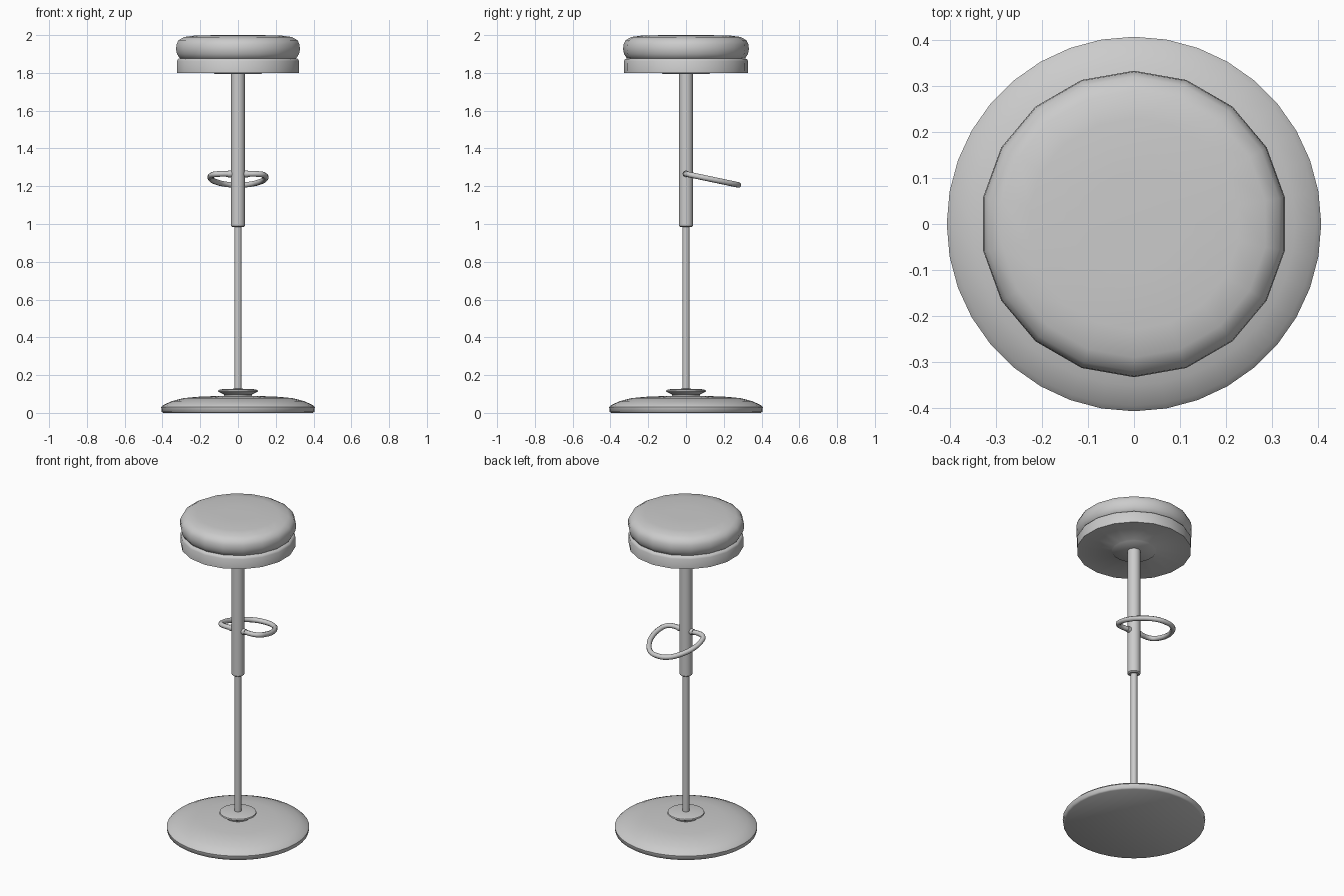
import bpy, bmesh, math
from mathutils import Vector

if "Cube" in bpy.data.objects:
    bpy.data.objects.remove(bpy.data.objects["Cube"])


def finish(obj, angle):
    bpy.ops.object.select_all(action='DESELECT')
    obj.select_set(True)
    bpy.context.view_layer.objects.active = obj
    bpy.ops.object.shade_smooth_by_angle(angle=math.radians(angle))
    return obj


def lathe(name, profile, sides, angle=40):
    """Revolve (radius, z) points, listed bottom to top; capped at both ends."""
    bm = bmesh.new()
    rings = []
    for r, z in profile:
        ring = []
        for i in range(sides):
            a = math.pi / 2 + 2 * math.pi * i / sides
            ring.append(bm.verts.new((r * math.cos(a), r * math.sin(a), z)))
        rings.append(ring)
    for low, high in zip(rings, rings[1:]):
        for i in range(sides):
            j = (i + 1) % sides
            bm.faces.new((low[i], low[j], high[j], high[i]))
    bm.faces.new(rings[0][::-1])
    bm.faces.new(rings[-1])
    mesh = bpy.data.meshes.new(name)
    bm.to_mesh(mesh)
    bm.free()
    obj = bpy.data.objects.new(name, mesh)
    bpy.context.collection.objects.link(obj)
    return finish(obj, angle)


# Floor base and the flared flange on it
lathe("base", [(0.395, 0.0), (0.404, 0.006), (0.407, 0.03), (0.395, 0.042),
               (0.35, 0.062), (0.29, 0.078), (0.22, 0.085), (0.1, 0.09)], 36, 50)
lathe("base_flange", [(0.07, 0.085), (0.075, 0.098), (0.106, 0.113),
                      (0.104, 0.121), (0.08, 0.126), (0.02, 0.128)], 24)

# Telescopic column
lathe("inner_pole", [(0.019, 0.1), (0.019, 1.02)], 16)
lathe("outer_column", [(0.03, 0.984), (0.037, 0.99), (0.037, 1.81)], 20)

# Seat pan, groove and padded cushion
lathe("seat_pan", [(0.125, 1.795), (0.13, 1.8), (0.328, 1.8), (0.329, 1.862),
                   (0.322, 1.874), (0.3, 1.88)], 18, 50)
lathe("seat_cushion", [(0.3, 1.87), (0.316, 1.881), (0.328, 1.9), (0.333, 1.925),
                       (0.331, 1.95), (0.32, 1.973), (0.29, 1.99),
                       (0.23, 1.998), (0.1, 2.0)], 18, 60)

# Sloping footrest loop, its right half mirrored to the left
half = [(0.05, 0.0), (0.1, 0.0), (0.13, 0.016), (0.146, 0.065),
        (0.143, 0.13), (0.116, 0.2), (0.062, 0.262)]
loop = half + [(0, 0.278)] + [(-x, y) for x, y in reversed(half)]
curve = bpy.data.curves.new("footrest", 'CURVE')
curve.dimensions = '3D'
curve.bevel_depth = 0.015
curve.bevel_resolution = 2
curve.resolution_u = 4
spline = curve.splines.new('BEZIER')
spline.bezier_points.add(len(loop) - 1)
for p, (x, y) in zip(spline.bezier_points, loop):
    p.co = Vector((x, y, 1.265 - 0.21 * y))
    p.handle_left_type = p.handle_right_type = 'AUTO'
spline.use_cyclic_u = True
footrest = bpy.data.objects.new("footrest", curve)
bpy.context.collection.objects.link(footrest)

# Collars where the footrest enters the column
for side, label in ((-1, "left"), (1, "right")):
    bpy.ops.mesh.primitive_cylinder_add(vertices=16, radius=0.018, depth=0.025,
                                        location=(side * 0.04, 0, 1.265),
                                        rotation=(0, math.pi / 2, 0))
    collar = bpy.context.object
    collar.name = label + "_footrest_collar"
    finish(collar, 40)
